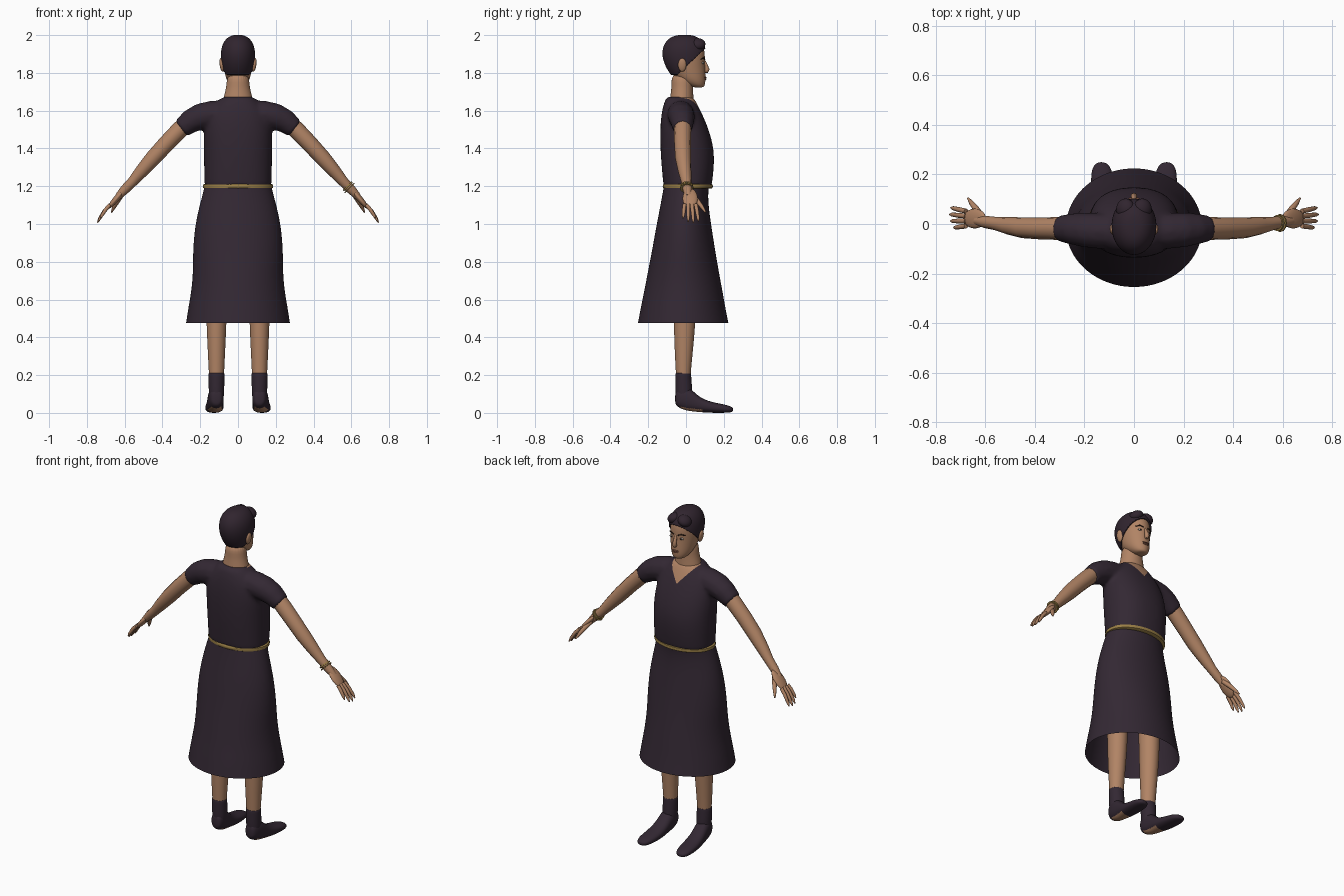
import bpy, bmesh, math
from mathutils import Vector, Matrix

cube = bpy.data.objects.get("Cube")
if cube:
    bpy.data.objects.remove(cube)


def material(name, r, g, b):
    m = bpy.data.materials.new(name)
    m.use_nodes = True
    m.diffuse_color = (r, g, b, 1)
    bsdf = next(n for n in m.node_tree.nodes if n.type == "BSDF_PRINCIPLED")
    bsdf.inputs["Base Color"].default_value = (r, g, b, 1)
    bsdf.inputs["Roughness"].default_value = 0.8
    return m


CLOTH = material("dark plum cloth", .033, .021, .033)
SKIN = material("tan skin", .44, .23, .13)
HAIR = material("dark plum hair", .03, .018, .028)
GOLD = material("dull gold", .32, .21, .06)
WHITE = material("eye white", .55, .48, .42)
DARK = material("dark brown", .03, .015, .01)
LIP = material("lip brown", .27, .11, .07)
SIDES = {1: "right", -1: "left"}


def finish(name, bm, *mats):
    """Turn a bmesh into a smooth shaded object."""
    bmesh.ops.recalc_face_normals(bm, faces=bm.faces)
    me = bpy.data.meshes.new(name)
    bm.to_mesh(me)
    bm.free()
    for m in mats:
        me.materials.append(m)
    me.shade_smooth()
    me.set_sharp_from_angle(angle=math.radians(50))
    ob = bpy.data.objects.new(name, me)
    bpy.context.collection.objects.link(ob)
    return ob


def bake(ob):
    """Return the evaluated shape as a bmesh and remove the source object."""
    bpy.context.view_layer.update()
    dg = bpy.context.evaluated_depsgraph_get()
    me = bpy.data.meshes.new_from_object(ob.evaluated_get(dg))
    bm = bmesh.new()
    bm.from_mesh(me)
    bpy.data.meshes.remove(me)
    bpy.data.objects.remove(ob)
    for f in bm.faces:
        f.material_index = 0
    return bm


def loft(rings, axis="z", caps=True, power=1, count=24, levels=2):
    """Ellipse sections: (position, half width, low, high) along z or y."""
    bm = bmesh.new()
    loops = []
    for t, half, lo, hi in rings:
        loop = []
        for i in range(count):
            a = math.tau * i / count
            c, s = [math.copysign(abs(v) ** power, v) for v in (math.cos(a), math.sin(a))]
            d = (lo + hi) / 2 + s * (hi - lo) / 2
            loop.append(bm.verts.new((half * c, d, t) if axis == "z" else (half * c, t, d)))
        loops.append(loop)
    for a, b in zip(loops, loops[1:]):
        for i in range(count):
            j = (i + 1) % count
            bm.faces.new((a[i], a[j], b[j], b[i]))
    if caps:
        bm.faces.new(loops[0])
        bm.faces.new(loops[-1])
    ob = finish("section", bm)
    ob.modifiers.new("round", "SUBSURF").levels = levels
    return bake(ob)


def tube(points, side=1):
    """Tapered round tube through (x, y, z, radius) points."""
    cu = bpy.data.curves.new("path", "CURVE")
    cu.dimensions = "3D"
    cu.bevel_depth = 1
    cu.bevel_resolution = 4
    cu.use_fill_caps = True
    sp = cu.splines.new("POLY")
    sp.points.add(len(points) - 1)
    for p, (x, y, z, r) in zip(sp.points, points):
        p.co = (x * side, y, z, 1)
        p.radius = r
    ob = bpy.data.objects.new("path", cu)
    bpy.context.collection.objects.link(ob)
    bm = bake(ob)
    bmesh.ops.remove_doubles(bm, verts=bm.verts, dist=1e-5)
    return bm


def ball(centre, size, tilt=0):
    bm = bmesh.new()
    bmesh.ops.create_uvsphere(bm, u_segments=20, v_segments=12, radius=1)
    bm.transform(Matrix.Translation(centre) @ Matrix.Rotation(tilt, 4, "Y")
                 @ Matrix.Diagonal((*size, 1)))
    return bm


def merge(*parts):
    out = bmesh.new()
    for bm in parts:
        me = bpy.data.meshes.new("part")
        bm.to_mesh(me)
        bm.free()
        out.from_mesh(me)
        bpy.data.meshes.remove(me)
    return out


def cut(bm, point, normal, clear=False):
    bmesh.ops.bisect_plane(bm, geom=bm.verts[:] + bm.edges[:] + bm.faces[:], dist=1e-5,
                           plane_co=point, plane_no=normal, clear_inner=clear)


# Bodice: torso and sleeves fused, with a V neckline
torso = loft([(1.19, .178, -.12, .135), (1.2, .178, -.12, .137), (1.3, .181, -.13, .15),
              (1.4, .183, -.137, .15), (1.5, .183, -.138, .122), (1.58, .165, -.132, .088),
              (1.64, .12, -.118, .058), (1.67, .085, -.105, .04), (1.675, .07, -.09, .03)],
             power=.88)
sleeve = [(.06, -.03, 1.59, .068), (.14, -.028, 1.58, .073), (.2, -.024, 1.568, .071),
          (.25, -.02, 1.545, .064), (.302, -.018, 1.505, .053)]
ob = finish("bodice_base", merge(torso, tube(sleeve), tube(sleeve, -1)))
fuse = ob.modifiers.new("fuse", "REMESH")
fuse.mode, fuse.voxel_size = "VOXEL", .011
soft = ob.modifiers.new("soften", "SMOOTH")
soft.factor, soft.iterations = .5, 7
bm = bake(ob)
tip = Vector((0, 0, 1.57))
for s in SIDES:
    cut(bm, tip, (s, 0, -.85))
for f in bm.faces:
    c = f.calc_center_median()
    if c.y > -.03 and abs(c.x) < .85 * (c.z - tip.z):
        f.material_index = 1
finish("bodice", bm, CLOTH, SKIN)

# Skirt, open below
finish("skirt", loft([(1.21, .176, -.117, .125), (1.16, .188, -.125, .117),
                      (1.08, .21, -.14, .122), (.98, .231, -.16, .137),
                      (.86, .241, -.181, .156), (.74, .24, -.205, .177),
                      (.64, .25, -.224, .196), (.56, .265, -.241, .21),
                      (.475, .278, -.257, .227)], caps=False), CLOTH)

# Belt
finish("belt", loft([(1.186, .178, -.118, .134), (1.188, .188, -.125, .144),
                     (1.212, .188, -.125, .144), (1.214, .178, -.118, .134)], levels=1), GOLD)

# Neck and head
finish("neck", loft([(1.6, .09, -.09, .045), (1.67, .077, -.085, .04),
                     (1.73, .06, -.075, .036), (1.8, .06, -.08, .04)]), SKIN)
SKULL = [(1.722, .022, .045, .09), (1.732, .042, .01, .1), (1.76, .061, -.04, .104),
         (1.8, .071, -.08, .103), (1.85, .08, -.108, .1), (1.9, .084, -.12, .102),
         (1.945, .077, -.112, .092), (1.978, .055, -.085, .066), (1.993, .025, -.045, .03)]
finish("head", loft(SKULL), SKIN)

# Hair cap, trimmed along a hairline rising from nape to brow
bm = loft(SKULL)
bm.normal_update()
for v, n in [(v, v.normal.copy()) for v in bm.verts]:
    v.co += n * .009
cut(bm, (0, 0, 1.79), (0, 0, 1), True)
cut(bm, (0, -.045, 1.79), (0, -.95, 1), True)
hair = finish("hair", bm, HAIR)
shell = hair.modifiers.new("thickness", "SOLIDIFY")
shell.thickness, shell.offset = .009, -1
for s, side in SIDES.items():
    finish(side + "_fringe", ball((s * .034, .06, 1.952), (.04, .043, .03), s * .5), HAIR)

# Face
finish("nose", tube([(0, .094, 1.868, .006), (0, .104, 1.845, .009), (0, .112, 1.82, .013),
                     (0, .106, 1.808, .012), (0, .1, 1.803, .004)]), SKIN)
finish("upper_lip", ball((0, .102, 1.776), (.023, .007, .004)), LIP)
finish("lower_lip", ball((0, .102, 1.768), (.019, .007, .005)), LIP)
for s, side in SIDES.items():
    finish(side + "_eye", ball((s * .033, .09, 1.853), (.014, .006, .006)), WHITE)
    finish(side + "_iris", ball((s * .032, .0945, 1.853), (.005, .003, .005)), DARK)
    finish(side + "_brow", tube([(.014, .1, 1.872, .003), (.035, .094, 1.879, .004),
                                 (.055, .078, 1.872, .002)], s), DARK)
    finish(side + "_ear", ball((s * .086, -.02, 1.842), (.011, .022, .036), s * .15), SKIN)

# Arms and hands
for s, side in SIDES.items():
    finish(side + "_arm", tube([(.27, -.018, 1.535, .044), (.31, -.018, 1.497, .046),
                                (.38, -.018, 1.425, .044), (.45, -.015, 1.348, .042),
                                (.51, -.007, 1.28, .035), (.56, .002, 1.222, .027),
                                (.6, .008, 1.182, .025), (.635, .013, 1.145, .018)], s), SKIN)
    finish(side + "_palm", ball((s * .643, .022, 1.135), (.016, .04, .068), s * -.7), SKIN)
    for i, name in enumerate(["little", "ring", "middle", "index"]):
        y, reach = -.008 + i * .02, (.75, .95, 1, .93)[i]
        path = [(0, 0, 0, .01), (.03, .003 * (i - 1), -.034, .01),
                (.056, .006 * (i - 1), -.075, .008), (.066, .007 * (i - 1), -.095, .003)]
        finish(side + "_" + name + "_finger",
               tube([(.678 + x * reach, y + dy, 1.102 + z * reach, r)
                     for x, dy, z, r in path], s), SKIN)
    finish(side + "_thumb", tube([(.615, .03, 1.155, .013), (.637, .06, 1.122, .013),
                                  (.656, .085, 1.09, .01), (.67, .104, 1.062, .004)], s), SKIN)

# Bracelet
ring = [(.578, .004, 1.203), (.584, .004, 1.197)]
finish("bracelet", tube([(*ring[0], .033), (*ring[1], .033)]), GOLD)
finish("bracelet_edge", tube([(.588, .004, 1.193, .036), (.592, .004, 1.189, .036)]), GOLD)

# Legs and shoes
for s, side in SIDES.items():
    shift = Matrix.Translation((s * .114, 0, 0))
    leg = loft([(.12, .036, -.05, .02), (.2, .04, -.053, .024), (.32, .046, -.06, .036),
                (.47, .053, -.065, .05), (.6, .056, -.065, .055), (.95, .07, -.08, .06)])
    leg.transform(shift)
    finish(side + "_leg", leg, SKIN)

    shaft = loft([(.06, .04, -.052, .03), (.12, .041, -.056, .034), (.19, .043, -.057, .028),
                  (.21, .043, -.057, .027), (.212, .038, -.052, .023)])
    shaft.transform(shift)
    finish(side + "_shoe_shaft", shaft, CLOTH)

    foot = loft([(-.058, .018, .05, .1), (-.048, .034, .033, .13), (-.01, .042, .014, .145),
                 (.03, .043, .008, .125), (.07, .045, .004, .083), (.13, .049, 0, .058),
                 (.2, .045, 0, .046), (.235, .034, .002, .036), (.25, .014, .008, .026)],
                axis="y", power=.85)
    for v in foot.verts:
        v.co.x += s * (.117 + .06 * v.co.y)
    # Bare patch under the arch
    foot.normal_update()
    for f in foot.faces:
        if f.normal.z < -.6 and -.03 < f.calc_center_median().y < .09:
            f.material_index = 1
    finish(side + "_shoe", foot, CLOTH, SKIN)
